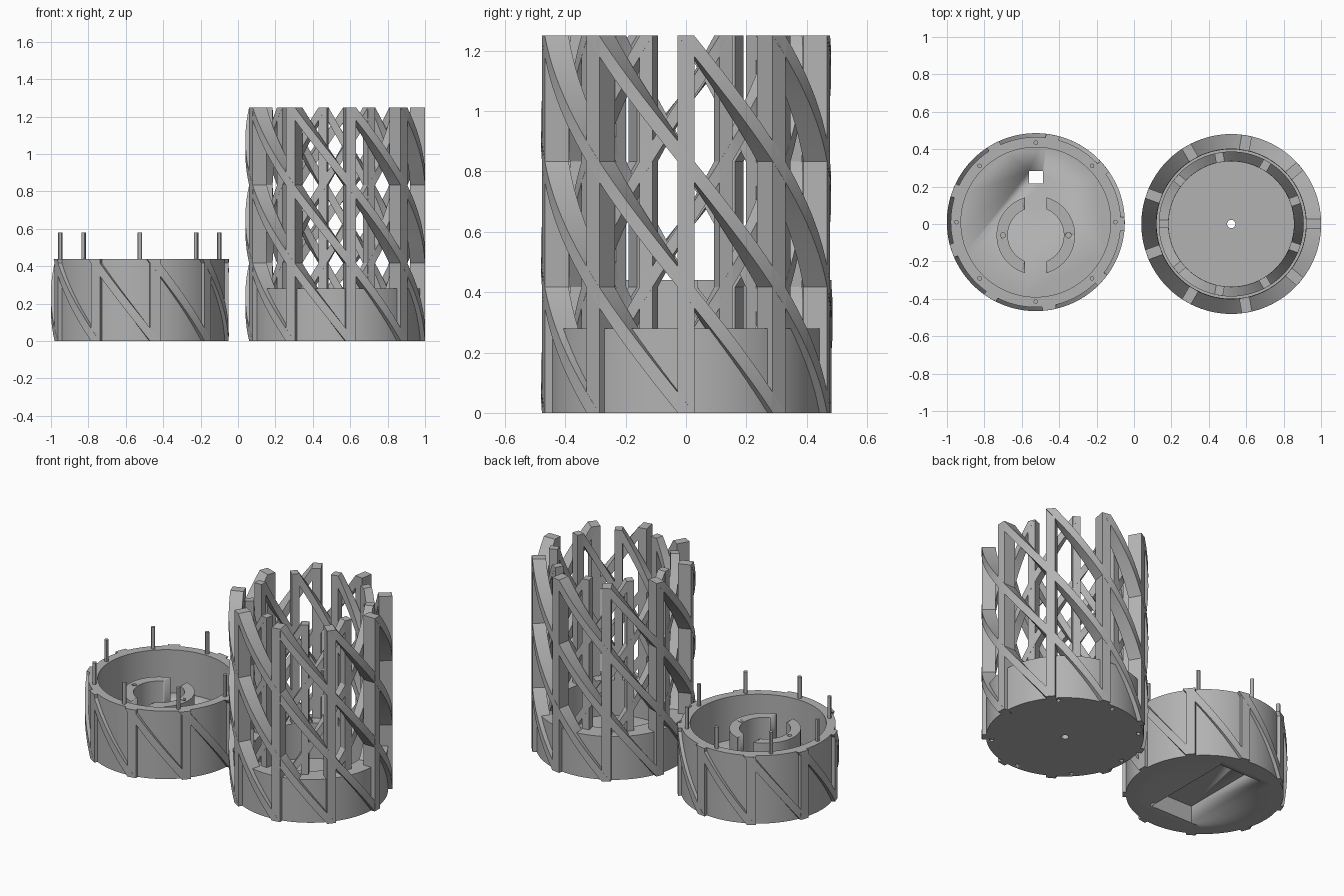
import bpy, bmesh, math
from mathutils import Vector

if "Cube" in bpy.data.objects:
    bpy.data.objects.remove(bpy.data.objects["Cube"], do_unlink=True)

grey = bpy.data.materials.new("plain grey")
grey.use_nodes = True
grey.diffuse_color = (0.45, 0.45, 0.45, 1)
grey.node_tree.nodes["Principled BSDF"].inputs["Base Color"].default_value = grey.diffuse_color

TOWER = Vector((0.52, 0, 0))
CUP = Vector((-0.525, 0.01, 0))
LEVEL = 1.25 / 3
RIBS = 9
STEP = 2 * math.pi / RIBS


def finish(name, bm, centre):
    bmesh.ops.recalc_face_normals(bm, faces=bm.faces)
    mesh = bpy.data.meshes.new(name)
    bm.to_mesh(mesh)
    bm.free()
    mesh.materials.append(grey)
    obj = bpy.data.objects.new(name, mesh)
    obj.location = centre
    bpy.context.collection.objects.link(obj)
    bpy.ops.object.select_all(action="DESELECT")
    obj.select_set(True)
    bpy.context.view_layer.objects.active = obj
    bpy.ops.object.shade_smooth_by_angle(angle=math.radians(30))
    return obj


def lathe(name, profile, centre, steps=96):
    # Revolve a closed (radius, height) outline
    bm = bmesh.new()
    rings = []
    for i in range(steps):
        a = 2 * math.pi * i / steps
        rings.append([bm.verts.new((r * math.cos(a), r * math.sin(a), z)) for r, z in profile])
    n = len(profile)
    for i in range(steps):
        p, q = rings[i], rings[(i + 1) % steps]
        for j in range(n):
            k = (j + 1) % n
            bm.faces.new((p[j], q[j], q[k], p[k]))
    return finish(name, bm, centre)


def add_bar(bm, angle, r0, r1, width, height, twist):
    # Rectangular section raised upward, turning by twist per level
    slices = max(1, round(12 * height / LEVEL)) if twist else 1
    rings = []
    for i in range(slices + 1):
        z = height * i / slices
        a = angle + twist * z / LEVEL
        out = Vector((math.cos(a), math.sin(a), 0))
        side = Vector((-out.y, out.x, 0)) * width / 2
        up = Vector((0, 0, z))
        rings.append([bm.verts.new(v + up) for v in
                      (out * r0 - side, out * r1 - side, out * r1 + side, out * r0 + side)])
    for p, q in zip(rings, rings[1:]):
        for j in range(4):
            k = (j + 1) % 4
            bm.faces.new((p[j], p[k], q[k], q[j]))
    bm.faces.new(rings[0])
    bm.faces.new(rings[-1])


def lattice(name, centre, r0, r1, width, height, twist, offset=0):
    for kind, turn in (("ribs", 0), ("spirals", twist)):
        bm = bmesh.new()
        for k in range(RIBS):
            add_bar(bm, offset + k * STEP, r0, r1, width, height, turn)
        finish(name + "_" + kind, bm, centre)


def cylinders(name, points, radius, z0, z1, centre):
    bm = bmesh.new()
    for x, y in points:
        made = bmesh.ops.create_cone(bm, cap_ends=True, segments=12, radius1=radius,
                                     radius2=radius, depth=z1 - z0)
        bmesh.ops.translate(bm, verts=made["verts"], vec=(x, y, (z0 + z1) / 2))
    return finish(name, bm, centre)


def box(name, size, centre):
    bm = bmesh.new()
    bmesh.ops.create_cube(bm, size=1)
    bmesh.ops.scale(bm, vec=size, verts=bm.verts)
    return finish(name, bm, centre)


def cut(obj, cutter):
    cutter.hide_render = True
    cutter.hide_set(True)
    mod = obj.modifiers.new("cut", "BOOLEAN")
    mod.operation = "DIFFERENCE"
    mod.solver = "EXACT"
    mod.object = cutter


pin_spots = [(0.425 * math.cos(k * math.pi / 4), 0.425 * math.sin(k * math.pi / 4))
             for k in range(8)]

# Tall lattice holder: base wall, floor plate, two opposed lattices
wall = lathe("tower_base_wall", [(0.455, 0), (0.455, 0.28), (0.335, 0.28),
                                 (0.335, 0.05), (0.4, 0.05), (0.4, 0)], TOWER)
cut(wall, cylinders("pin_hole_cutter", pin_spots, 0.013, -0.05, 0.16, TOWER))
lathe("tower_floor", [(0.022, 0), (0.4, 0), (0.4, 0.05), (0.022, 0.05)], TOWER)
lattice("outer_lattice", TOWER, 0.4, 0.48, 0.055, 1.25, -STEP)
lattice("inner_lattice", TOWER, 0.335, 0.387, 0.045, 1.25, STEP, STEP / 2)

# Short cup: wall with ribs and pins
FLOOR = 0.16
lathe("cup_wall", [(0.4, 0), (0.455, 0), (0.455, 0.44), (0.4, 0.44)], CUP)
lattice("cup_lattice", CUP, 0.42, 0.475, 0.055, 0.44, -STEP)
cylinders("cup_pins", pin_spots, 0.012, 0.4, 0.58, CUP)

# Cup floor with a recess underneath and a square opening
bm = bmesh.new()
bmesh.ops.create_cone(bm, cap_ends=True, segments=96, radius1=0.4, radius2=0.4, depth=FLOOR)
floor = finish("cup_floor", bm, CUP + Vector((0, 0, FLOOR / 2)))
cut(floor, box("recess_cutter", (0.3, 0.62, 0.22), CUP + Vector((0, 0.01, 0))))
cut(floor, box("opening_cutter", (0.075, 0.065, 0.5), CUP + Vector((0, 0.24, 0.1))))

# Split collar on the cup floor
COLLAR = CUP + Vector((0, -0.07, 0))
collar = lathe("split_collar", [(0.15, FLOOR), (0.21, FLOOR), (0.21, 0.38), (0.15, 0.38)], COLLAR)
cut(collar, box("collar_gap_cutter", (0.115, 0.6, 0.6), COLLAR + Vector((0, 0, 0.3))))
cut(collar, cylinders("collar_hole_cutter", [(-0.175, 0), (0.175, 0)], 0.014, 0.25, 0.5, COLLAR))
